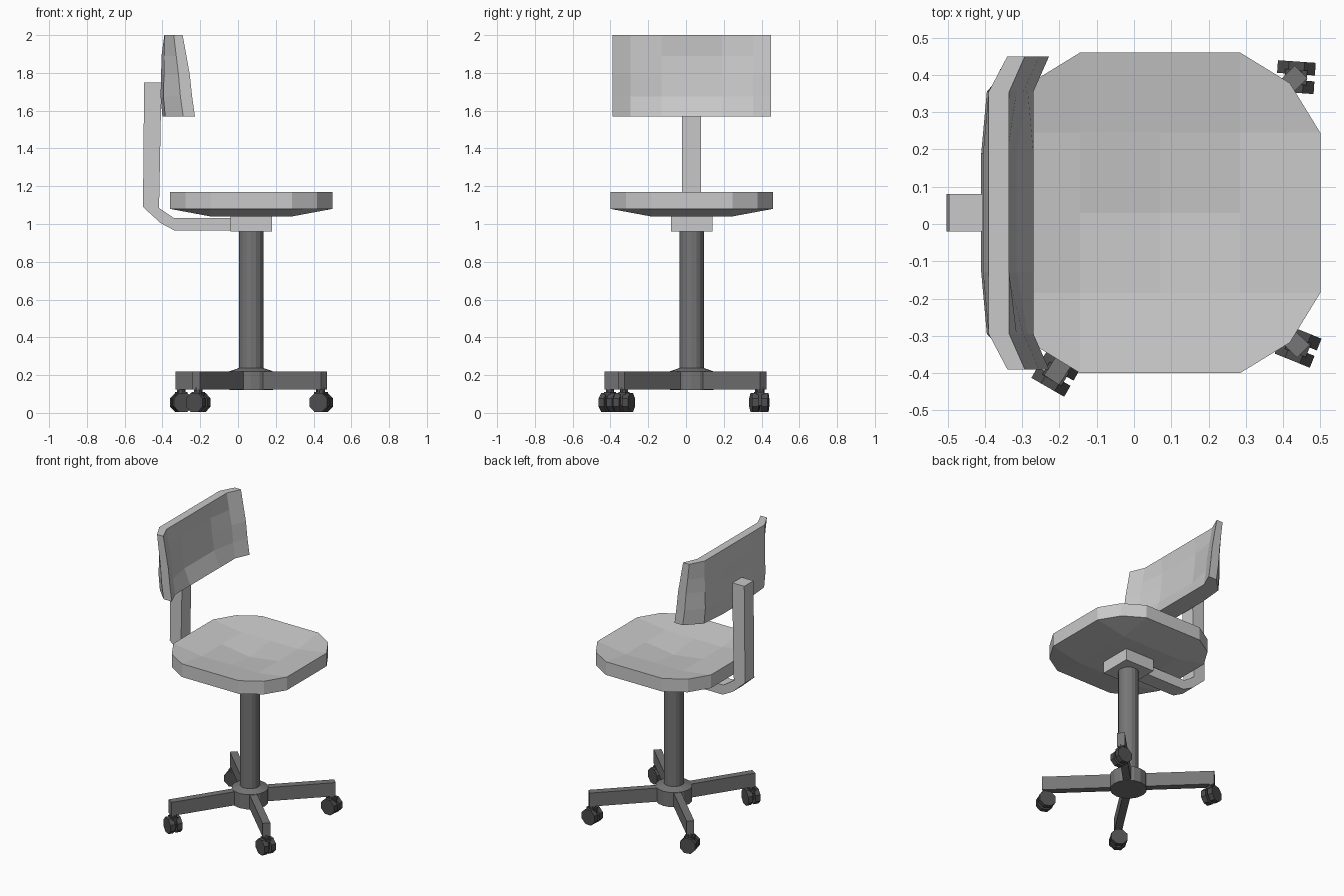
import bpy, bmesh, math
from mathutils import Matrix, Vector

if "Cube" in bpy.data.objects:
    bpy.data.objects.remove(bpy.data.objects["Cube"])

CX, CY = 0.07, 0.03  # column axis


def material(name, v):
    m = bpy.data.materials.new(name)
    m.diffuse_color = (v, v, v, 1)
    m.use_nodes = True
    m.node_tree.nodes["Principled BSDF"].inputs["Base Color"].default_value = m.diffuse_color
    return m


LIGHT = material("light grey", 0.58)
DARK = material("dark grey", 0.18)
BLACK = material("charcoal", 0.075)


def finish(name, bm, mat, matrix=None):
    if matrix:
        bmesh.ops.transform(bm, matrix=matrix, verts=bm.verts)
    bmesh.ops.recalc_face_normals(bm, faces=bm.faces)
    me = bpy.data.meshes.new(name)
    bm.to_mesh(me)
    bm.free()
    me.materials.append(mat)
    ob = bpy.data.objects.new(name, me)
    bpy.context.collection.objects.link(ob)
    return ob


def box(name, lo, hi, mat, matrix=None):
    bm = bmesh.new()
    bmesh.ops.create_cube(bm, size=1)
    lo, hi = Vector(lo), Vector(hi)
    for v in bm.verts:
        v.co = Vector([a + (b - a) * (c + 0.5) for a, b, c in zip(lo, hi, v.co)])
    return finish(name, bm, mat, matrix)


def cone(name, r1, r2, z0, z1, sides, mat, matrix=None):
    bm = bmesh.new()
    bmesh.ops.create_cone(bm, cap_ends=True, segments=sides, radius1=r1, radius2=r2, depth=z1 - z0)
    bmesh.ops.translate(bm, vec=(0, 0, (z0 + z1) / 2), verts=bm.verts)
    return finish(name, bm, mat, matrix or Matrix.Translation((CX, CY, 0)))


def extrude_y(name, pts, y0, y1, mat):
    bm = bmesh.new()
    a = [bm.verts.new((x, y0, z)) for x, z in pts]
    b = [bm.verts.new((x, y1, z)) for x, z in pts]
    n = len(pts)
    for i in range(n):
        j = (i + 1) % n
        bm.faces.new((a[i], a[j], b[j], b[i]))
    bm.faces.new(a)
    bm.faces.new(b[::-1])
    return finish(name, bm, mat)


def slab(name, rows, cols, front, back, mat):
    """Closed shell between two grids of points."""
    bm = bmesh.new()
    g = [[[bm.verts.new(f(i, j)) for j in range(cols)] for i in range(rows)] for f in (front, back)]
    for s in g:
        for i in range(rows - 1):
            for j in range(cols - 1):
                bm.faces.new((s[i][j], s[i + 1][j], s[i + 1][j + 1], s[i][j + 1]))
    rim = ([(0, j) for j in range(cols - 1)] + [(i, cols - 1) for i in range(rows - 1)]
           + [(rows - 1, j) for j in range(cols - 1, 0, -1)] + [(i, 0) for i in range(rows - 1, 0, -1)])
    for k, (i, j) in enumerate(rim):
        p, q = rim[(k + 1) % len(rim)]
        bm.faces.new((g[0][i][j], g[0][p][q], g[1][p][q], g[1][i][j]))
    return finish(name, bm, mat)


# Seat: rounded square, dished on top and tapered underneath
def seat_point(i, j, top):
    x, y = (i - 2) * 0.215, (j - 2) * 0.215
    ring = max(abs(i - 2), abs(j - 2))
    if abs(i - 2) == 2 and abs(j - 2) == 2:
        x, y = x * 0.81, y * 0.81
    z = (1.11, 1.14, 1.17)[ring] if top else (1.04, 1.04, 1.08)[ring]
    return (CX + x, CY + y, z)


slab("seat", 5, 5, lambda i, j: seat_point(i, j, True), lambda i, j: seat_point(i, j, False), LIGHT)

# Backrest: curved panel leaning back, hollowed at the front
ZS = (1.57, 1.675, 1.79, 1.89, 2.0)
YS = (-0.42, -0.325, -0.16, 0, 0.16, 0.325, 0.42)
FRONT = (-0.27, -0.285, -0.297, -0.315, -0.335)   # front profile, bottom to top
HOLLOW = (-0.27, -0.315, -0.33, -0.34, -0.335)
BACK = (-0.385, -0.395, -0.392, -0.39, -0.39)
BACK_END = (-0.29, -0.305, -0.315, -0.327, -0.34)


def back_front(i, j):
    k = abs(j - 3)
    x = FRONT[i] + 0.042 if k == 3 else FRONT[i] if k == 2 else HOLLOW[i]
    return (x, CY + YS[j], ZS[i])


def back_rear(i, j):
    k = abs(j - 3)
    x = BACK_END[i] if k == 3 else BACK[i]
    if k < 2 and i < 4:
        x -= 0.015
    return (x, CY + YS[j], ZS[i])


slab("backrest", 5, 7, back_front, back_rear, LIGHT)

# Bracket joining seat plate and backrest
extrude_y("back_bracket", [(-0.03, 0.965), (-0.335, 0.965), (-0.41, 1.005), (-0.503, 1.09), (-0.497, 1.75),
                           (-0.405, 1.75), (-0.418, 1.085), (-0.34, 1.032), (-0.03, 1.032)],
          CY - 0.05, CY + 0.05, LIGHT)
box("seat_plate", (-0.04, -0.08, 0.96), (0.18, 0.14, 1.045), LIGHT)

# Column and hub
cone("column", 0.064, 0.064, 0.2, 0.965, 16, DARK)
cone("hub", 0.115, 0.115, 0.12, 0.22, 16, DARK)
cone("hub_collar", 0.115, 0.064, 0.22, 0.238, 16, DARK)

# Four legs, each with a swivelling caster
for n, (angle, yaw) in enumerate([(45, -4), (136, 15), (237, -30), (316, -22)], 1):
    a = math.radians(angle)
    turn = Matrix.Translation((CX, CY, 0)) @ Matrix.Rotation(a, 4, 'Z')
    box(f"leg_{n}", (0.08, -0.024, 0.125), (0.535, 0.024, 0.218), DARK, turn)
    place = (Matrix.Translation((CX + 0.515 * math.cos(a), CY + 0.515 * math.sin(a), 0))
             @ Matrix.Rotation(math.radians(yaw), 4, 'Z'))
    cone(f"caster_stem_{n}", 0.022, 0.022, 0.09, 0.135, 8, BLACK, place)
    axle = place @ Matrix.Translation((0, 0, 0.055)) @ Matrix.Rotation(math.pi / 2, 4, 'X')
    flat = Matrix.Rotation(math.pi / 8, 4, 'Z')
    for side in (-1, 1):
        lo, hi = sorted((side * 0.008, side * 0.042))
        cone(f"caster_wheel_{n}_{'a' if side < 0 else 'b'}", 0.055, 0.055, lo, hi, 8, BLACK, axle @ flat)
    box(f"caster_fork_{n}", (-0.03, -0.02, 0.04), (0.03, 0.02, 0.11), BLACK, place)
